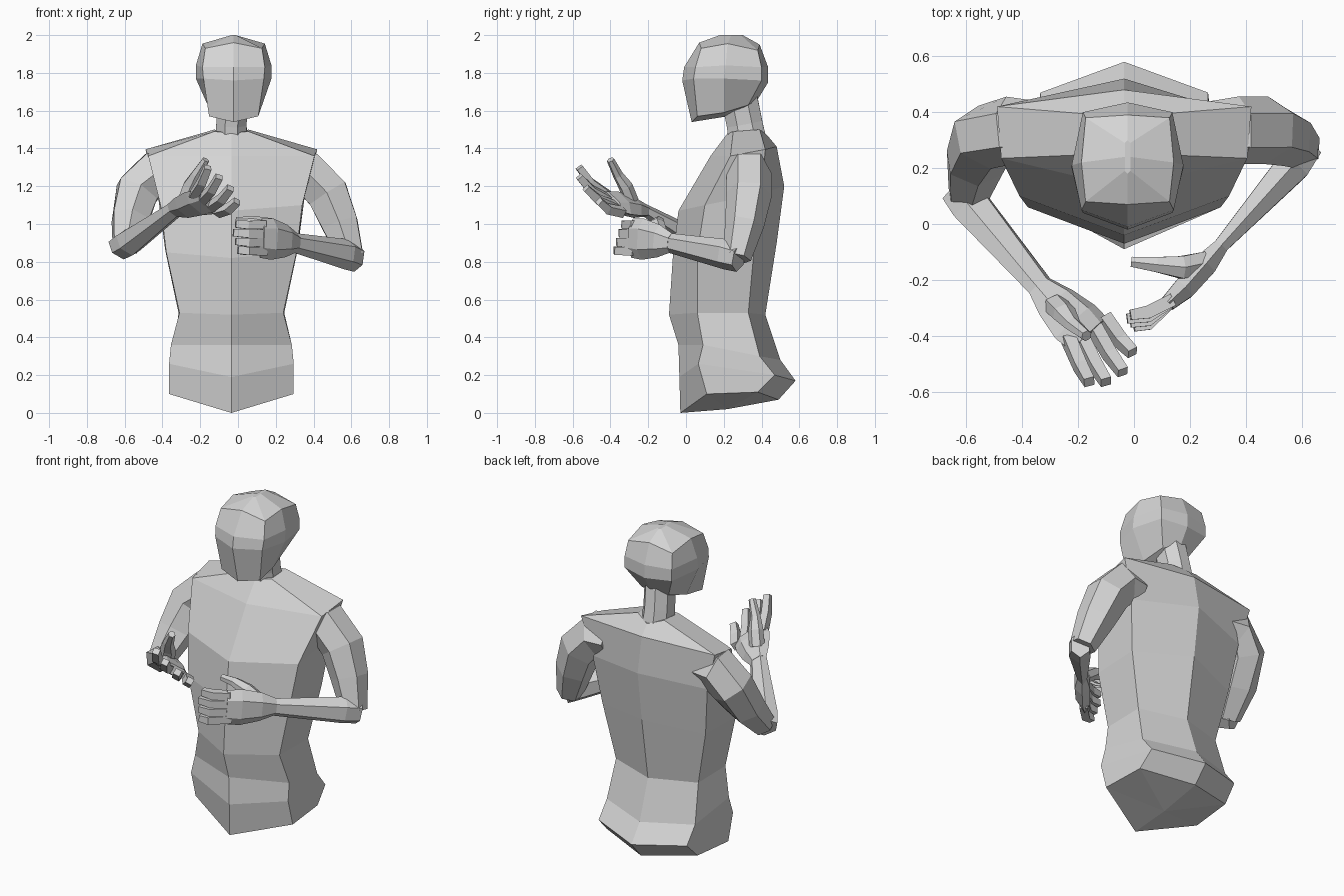
import bpy, bmesh, math
from mathutils import Vector

cube = bpy.data.objects.get("Cube")
if cube:
    bpy.data.objects.remove(cube, do_unlink=True)

grey = bpy.data.materials.new("plain_grey")
grey.use_nodes = True
grey.diffuse_color = (0.66, 0.66, 0.66, 1)
grey.node_tree.nodes["Principled BSDF"].inputs["Base Color"].default_value = grey.diffuse_color

CX = -0.035      # body centre line
HEAD_X = -0.023  # head centre line


def skin(name, rings, start=None, end=None):
    """Join rings of points with flat faces and close both ends."""
    bm = bmesh.new()
    loops = [[bm.verts.new(p) for p in ring] for ring in rings]
    n = len(loops[0])
    for a, b in zip(loops, loops[1:]):
        for i in range(n):
            j = (i + 1) % n
            bm.faces.new((a[i], a[j], b[j], b[i]))
    for loop, tip in ((loops[0], start), (loops[-1], end)):
        if tip is None:
            bm.faces.new(loop)
        else:
            centre = bm.verts.new(tip)
            for i in range(n):
                bm.faces.new((loop[i], loop[(i + 1) % n], centre))
    bmesh.ops.recalc_face_normals(bm, faces=bm.faces)
    mesh = bpy.data.meshes.new(name)
    bm.to_mesh(mesh)
    bm.free()
    mesh.materials.append(grey)
    obj = bpy.data.objects.new(name, mesh)
    bpy.context.collection.objects.link(obj)
    return obj


def mirrored(half, cx):
    """Full ring from a half profile of (half width, y, z)."""
    right = [(cx + w, y, z) for w, y, z in half]
    left = [(cx - w, y, z) for w, y, z in half[1:-1]]
    return right + left[::-1]


def tube(name, path, radii, ref, sides=6):
    """Tube along a path; the second radius lies along ref."""
    pts = [Vector(p) for p in path]
    rings = []
    for i, p in enumerate(pts):
        t = Vector()
        if i > 0:
            t += (p - pts[i - 1]).normalized()
        if i < len(pts) - 1:
            t += (pts[i + 1] - p).normalized()
        t.normalize()
        u = t.cross(Vector(ref)).normalized()
        v = u.cross(t)
        a, b = radii[i]
        k = 1 / math.cos(math.pi / sides)
        angles = [math.tau * (s + 0.5) / sides for s in range(sides)]
        rings.append([p + u * a * k * math.cos(g) + v * b * k * math.sin(g) for g in angles])
    return skin(name, rings)


# Torso: front middle, front side, back side, back middle of each level
torso = [
    [(0, -.03, 0), (.33, .11, .10), (.31, .38, .11), (0, .49, .07)],
    [(0, -.035, .19), (.33, .065, .26), (.30, .47, .20), (0, .58, .17)],
    [(0, -.04, .36), (.32, .09, .36), (.30, .39, .30), (0, .50, .28)],
    [(0, -.09, .52), (.275, .06, .53), (.28, .33, .53), (0, .42, .52)],
    [(0, -.07, .82), (.345, .06, .85), (.35, .36, .86), (0, .48, .90)],
    [(0, -.04, 1.07), (.375, .10, 1.10), (.39, .40, 1.16), (0, .52, 1.20)],
    [(0, .13, 1.36), (.44, .235, 1.36), (.455, .42, 1.395), (0, .48, 1.41)],
    [(0, .22, 1.48), (.09, .25, 1.49), (.09, .39, 1.50), (0, .43, 1.47)],
]
skin("torso", [mirrored(r, CX) for r in torso], start=(CX, .22, .02))

# Neck
tube("neck", [(CX, .33, 1.42), (CX, .31, 1.53), (HEAD_X, .28, 1.68)],
     [(.085, .10), (.08, .095), (.08, .095)], (0, 1, 0), 8)

# Head: front middle, face edge, side, back edge, back middle of each level
head = [
    [(0, .03, 1.54), (.13, .06, 1.57), (.12, .20, 1.59), (.09, .33, 1.63), (0, .38, 1.66)],
    [(0, -.02, 1.76), (.16, .04, 1.77), (.20, .20, 1.77), (.16, .40, 1.76), (0, .435, 1.75)],
    [(0, -.01, 1.83), (.165, .05, 1.83), (.20, .21, 1.84), (.16, .40, 1.83), (0, .435, 1.83)],
    [(0, .07, 1.96), (.15, .08, 1.93), (.165, .22, 1.955), (.15, .38, 1.92), (0, .39, 1.95)],
    [(0, .18, 2.0), (.01, .19, 2.0), (.01, .24, 2.0), (.01, .29, 2.0), (0, .30, 2.0)],
]
skin("head", [mirrored(r, HEAD_X) for r in head], start=(HEAD_X, .22, 1.57))

# Upper arms, rooted inside the shoulders
arm_radii = [(.08, .09), (.115, .105), (.11, .105), (.095, .09), (.065, .065)]
tube("left_upper_arm", [(.27, .335, 1.26), (.375, .335, 1.265), (.475, .335, 1.16),
                        (.54, .31, 1.0), (.60, .27, .82)], arm_radii, (0, 1, 0))
tube("right_upper_arm", [(-.34, .335, 1.26), (-.445, .335, 1.265), (-.535, .31, 1.17),
                         (-.57, .22, 1.02), (-.595, .10, .88)], arm_radii, (0, 1, 0))

# Forearms
fore_radii = [(.05, .065), (.06, .07), (.025, .045)]
right_spread = (-.14, -.09, .10)
tube("left_forearm", [(.625, .28, .82), (.57, .21, .84), (.30, -.09, .90)],
     fore_radii, (0, 0, 1))
tube("right_forearm", [(-.625, .12, .87), (-.58, .06, .90), (-.33, -.23, 1.08)],
     fore_radii, right_spread)

# Palms
palm_radii = [(.027, .045), (.042, .075), (.04, .095), (.028, .09)]
tube("left_palm", [(.31, -.08, .90), (.255, -.145, .91), (.18, -.23, .92), (.12, -.285, .925)],
     palm_radii, (0, 0, 1))
tube("right_palm", [(-.34, -.22, 1.075), (-.28, -.28, 1.09), (-.21, -.35, 1.11), (-.16, -.395, 1.12)],
     palm_radii, right_spread)

# Fingers
names = ["index", "middle", "ring", "little"]
finger_radii = [(.023, .023), (.023, .022), (.018, .019)]
for i, name in enumerate(names):
    z = .995 - .046 * i
    drop = .014 * i
    bend = .012 * abs(i - 1)
    tube("left_" + name + "_finger",
         [(.14, -.27, z), (.05, -.315 - drop, z), (-.025 + bend, -.325 - drop, z + .005)],
         finger_radii, (0, 0, 1), 4)

right_fingers = [
    ((-.225, -.43, 1.17), (-.16, -.565, 1.30)),
    ((-.18, -.42, 1.14), (-.10, -.565, 1.25)),
    ((-.135, -.38, 1.10), (-.04, -.53, 1.19)),
    ((-.095, -.35, 1.07), (-.005, -.46, 1.12)),
]
for name, (root, tip) in zip(names, right_fingers):
    a, b = Vector(root), Vector(tip)
    mid = a.lerp(b, .5) + Vector((0, -.01, -.015))
    tube("right_" + name + "_finger", [a - (b - a) * .15, mid, b],
         finger_radii, right_spread, 4)

# Thumbs
thumb_radii = [(.04, .035), (.04, .033), (.027, .024), (.018, .018)]
tube("left_thumb", [(.25, -.14, .94), (.17, -.155, .995), (.08, -.145, 1.015), (-.01, -.135, 1.015)],
     thumb_radii, (0, 0, 1))
tube("right_thumb", [(-.28, -.29, 1.12), (-.25, -.32, 1.20), (-.22, -.36, 1.26), (-.17, -.40, 1.34)],
     thumb_radii, (0, 1, 0))
